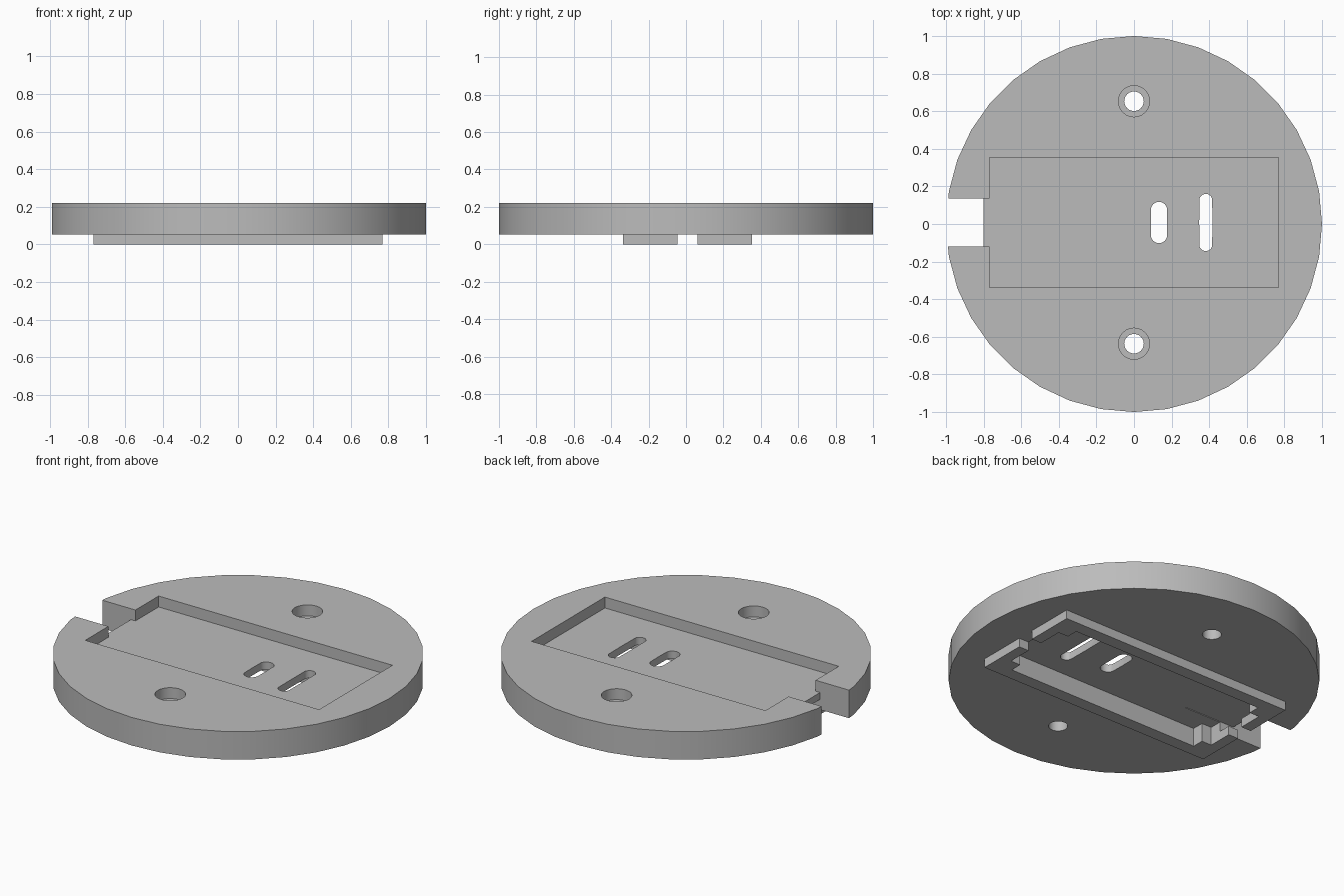
import bpy, bmesh
from mathutils import Matrix

cube = bpy.data.objects.get("Cube")
if cube:
    bpy.data.objects.remove(cube, do_unlink=True)

grey = bpy.data.materials.new("matte_grey")
grey.use_nodes = True
grey.diffuse_color = (0.5, 0.5, 0.5, 1)
grey.node_tree.nodes["Principled BSDF"].inputs["Base Color"].default_value = (0.5, 0.5, 0.5, 1)

CY = 0.008                      # y centre of the fittings
BASE, TOP = 0.053, 0.22         # disc underside and top
FLOOR, UNDER = 0.155, 0.11      # tray floor top and underside


def make(name, bm):
    mesh = bpy.data.meshes.new(name)
    bmesh.ops.recalc_face_normals(bm, faces=bm.faces)
    bm.to_mesh(mesh)
    bm.free()
    mesh.materials.append(grey)
    obj = bpy.data.objects.new(name, mesh)
    bpy.context.collection.objects.link(obj)
    return obj


def box(name, x0, x1, y0, y1, z0, z1):
    bm = bmesh.new()
    size = Matrix.Diagonal((x1 - x0, y1 - y0, z1 - z0, 1))
    place = Matrix.Translation(((x0 + x1) / 2, (y0 + y1) / 2, (z0 + z1) / 2))
    bmesh.ops.create_cube(bm, size=1, matrix=place @ size)
    return make(name, bm)


def cylinder(name, x, y, r, z0, z1, sides=24, stretch=0):
    """Upright cylinder; stretch pulls its halves apart along y into a slot."""
    bm = bmesh.new()
    bmesh.ops.create_cone(bm, cap_ends=True, segments=sides, radius1=r, radius2=r,
                          depth=z1 - z0)
    if stretch:
        geom = bm.verts[:] + bm.edges[:] + bm.faces[:]
        bmesh.ops.bisect_plane(bm, geom=geom, plane_co=(0, 0, 0), plane_no=(0, 1, 0))
        for v in bm.verts:
            if abs(v.co.y) > 0.0001:
                v.co.y += stretch if v.co.y > 0 else -stretch
            else:
                v.co.y = 0
    bmesh.ops.translate(bm, verts=bm.verts, vec=(x, y, (z0 + z1) / 2))
    return make(name, bm)


def cut(target, cutter):
    mod = target.modifiers.new("cut", 'BOOLEAN')
    mod.operation = 'DIFFERENCE'
    mod.solver = 'EXACT'
    mod.object = cutter
    bpy.context.view_layer.objects.active = target
    bpy.ops.object.modifier_apply(modifier=mod.name)
    bpy.data.objects.remove(cutter, do_unlink=True)


def cut_cavity(target, z0, z1):
    """Cross-shaped cavity that leaves a square post in each corner."""
    for hx, hy in ((0.64, 0.27), (0.705, 0.2)):
        cut(target, box("cavity", -hx, hx, CY - hy, CY + hy, z0, z1))


# Round body with the shallow tray on top and the cavity underneath
disc = cylinder("round_base", 0, 0, 1, BASE, TOP, sides=36)
cut(disc, box("tray", -0.77, 0.77, CY - 0.345, CY + 0.345, FLOOR, 0.4))
cut_cavity(disc, -0.1, UNDER)

# Side notch, leaving a short tongue of tray floor
n0, n1 = CY - 0.127, CY + 0.127
cut(disc, box("notch", -1.2, -0.8, n0, n1, -0.1, 0.4))
cut(disc, box("notch_top", -0.9, -0.72, n0, n1, FLOOR, 0.4))
cut(disc, box("notch_under", -0.9, -0.46, n0, n1, -0.1, UNDER + 0.004))

# Counterbored screw holes
for side in (-1, 1):
    y = CY + side * 0.645
    cut(disc, cylinder("screw_hole", 0, y, 0.052, -0.1, 0.4))
    cut(disc, cylinder("counterbore", 0, y, 0.083, FLOOR, 0.4))

# Rounded slots through the tray floor
for x, r, half in ((0.133, 0.043, 0.11), (0.382, 0.035, 0.152)):
    cut(disc, cylinder("slot", x, CY, r, -0.1, 0.4, stretch=half - r))

# Raised rim underneath, split at both ends
rim = box("bottom_rim", -0.77, 0.77, CY - 0.345, CY + 0.345, 0, BASE)
cut_cavity(rim, -0.1, 0.1)
cut(rim, box("rim_gap", -1, 1, CY - 0.053, CY + 0.053, -0.1, 0.1))

for obj in (disc, rim):
    bpy.ops.object.select_all(action='DESELECT')
    obj.select_set(True)
    bpy.context.view_layer.objects.active = obj
    bpy.ops.object.shade_smooth_by_angle(angle=0.6)
